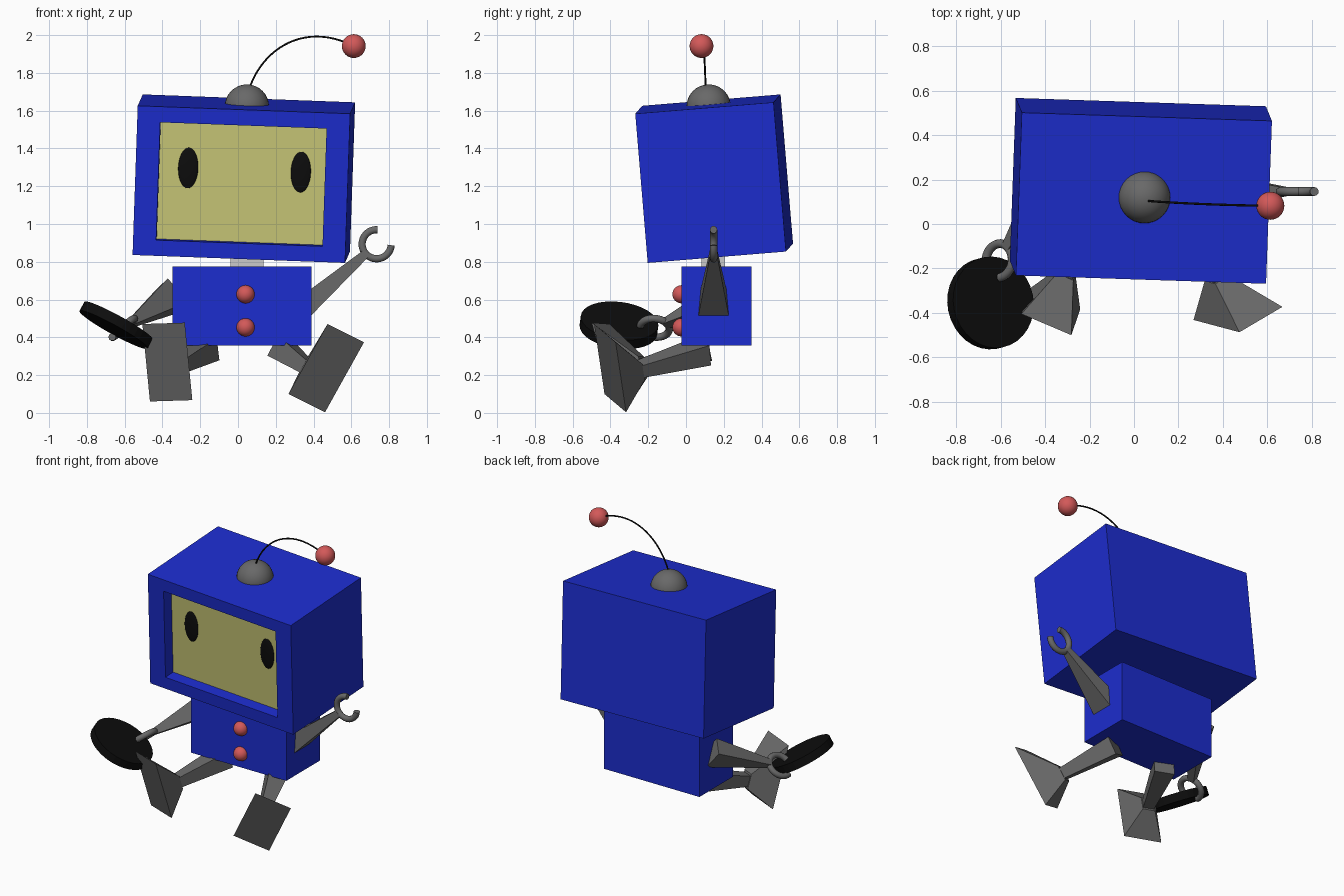
import bpy, bmesh
from math import radians, cos, sin, pi
from mathutils import Vector, Matrix, Euler

if "Cube" in bpy.data.objects:
    bpy.data.objects.remove(bpy.data.objects["Cube"])


def material(name, rgb):
    m = bpy.data.materials.new(name)
    m.diffuse_color = (*rgb, 1)
    m.use_nodes = True
    m.node_tree.nodes["Principled BSDF"].inputs["Base Color"].default_value = m.diffuse_color
    return m


BLUE = material("blue", (0.012, 0.026, 0.62))
CREAM = material("cream", (0.6, 0.59, 0.19))
RED = material("red", (0.65, 0.1, 0.1))
BLACK = material("black", (0.004, 0.004, 0.004))
STEEL = material("steel", (0.14, 0.14, 0.14))


def finish(bm, name, mat=None, matrix=None, smooth=False):
    bmesh.ops.recalc_face_normals(bm, faces=bm.faces[:])
    for f in bm.faces:
        f.smooth = smooth
    me = bpy.data.meshes.new(name)
    bm.to_mesh(me)
    bm.free()
    ob = bpy.data.objects.new(name, me)
    bpy.context.collection.objects.link(ob)
    if mat:
        me.materials.append(mat)
    if matrix:
        ob.matrix_world = matrix
    return ob


def box(name, lo, hi, mat=None):
    lo, hi = Vector(lo), Vector(hi)
    bm = bmesh.new()
    bmesh.ops.create_cube(bm, size=1)
    for v in bm.verts:
        v.co = (lo + hi) / 2 + v.co * (hi - lo)
    return finish(bm, name, mat)


def ball(name, center, radii, mat, frame=Matrix()):
    bm = bmesh.new()
    bmesh.ops.create_uvsphere(bm, u_segments=32, v_segments=16, radius=1)
    return finish(bm, name, mat, frame @ Matrix.Translation(center) @ Matrix.Diagonal((*radii, 1)), True)


def frustum(name, a, b, u, v, half_a, half_b, mat=STEEL):
    """Tapered four-sided block from centre a to centre b, cross axes u and v."""
    bm = bmesh.new()
    bmesh.ops.create_cube(bm, size=2)
    for p in bm.verts:
        c, h = (a, half_a) if p.co.z < 0 else (b, half_b)
        p.co = c + u * (h[0] * p.co.x) + v * (h[1] * p.co.y)
    return finish(bm, name, mat)


def tube(name, points, radius, mat):
    cu = bpy.data.curves.new(name, 'CURVE')
    cu.dimensions = '3D'
    cu.bevel_depth = radius
    cu.bevel_resolution = 3
    cu.use_fill_caps = True
    sp = cu.splines.new('POLY')
    sp.points.add(len(points) - 1)
    for p, co in zip(sp.points, points):
        p.co = (*co, 1)
    sp.use_smooth = True
    ob = bpy.data.objects.new(name, cu)
    bpy.context.collection.objects.link(ob)
    cu.materials.append(mat)
    bpy.ops.object.select_all(action='DESELECT')
    ob.select_set(True)
    bpy.context.view_layer.objects.active = ob
    bpy.ops.object.convert(target='MESH')
    bpy.ops.object.shade_smooth_by_angle(angle=radians(50))


# Head: tilted box with a recessed screen
W, D, H = 1.126, 0.735, 0.793
HEAD = Matrix.Translation((0.031, 0.149, 1.24)) @ Euler(
    (radians(4.7), radians(2.14), radians(-1.9))).to_matrix().to_4x4()
bm = bmesh.new()
bmesh.ops.create_cube(bm, size=1)
for v in bm.verts:
    v.co = Vector((v.co.x * W, v.co.y * D, v.co.z * H))
front = min(bm.faces, key=lambda f: f.calc_center_median().y)
for depth in (0, 0.08):
    bmesh.ops.inset_individual(bm, faces=[front], thickness=0.02)
    for v in front.verts:
        v.co = Vector((0.441 if v.co.x > 0 else -0.441, -D / 2 + depth,
                       0.313 if v.co.z > 0 else -0.313))
front.material_index = 1
head = finish(bm, "head", BLUE, HEAD)
head.data.materials.append(CREAM)

# Eyes
for side, x in (("left", -0.287), ("right", 0.31)):
    ball(side + "_eye", (x, -D / 2 + 0.08, 0.07), (0.053, 0.012, 0.108), BLACK, HEAD)

# Dome, antenna and tip
ball("dome", (0.047, 0.12, 1.622), (0.117, 0.117, 0.117), STEEL)
ctrl = [Vector(p) for p in ((0.05, 0.105, 1.68), (0.10, 0.1, 1.90), (0.33, 0.085, 2.085), (0.613, 0.082, 1.942))]
arc = []
for i in range(25):
    t = i / 24
    s = 1 - t
    arc.append(ctrl[0] * s**3 + ctrl[1] * 3 * s * s * t + ctrl[2] * 3 * s * t * t + ctrl[3] * t**3)
tube("antenna", arc, 0.005, BLACK)
ball("antenna_tip", (0.613, 0.082, 1.942), (0.063,) * 3, RED)

# Neck, body and buttons
box("neck", (-0.04, 0.081, 0.74), (0.135, 0.205, 0.9))
box("body", (-0.346, -0.024, 0.357), (0.388, 0.347, 0.776), BLUE)
for i, z in enumerate((0.628, 0.453)):
    ball(f"button_{i + 1}", (0.04, -0.024, z), (0.048,) * 3, RED)

# Arms with open claws: base, claw centre, width axis
for side, base, hand, wide in (
        ("right", (0.34, 0.146, 0.55), (0.734, 0.146, 0.893), (0, 1, 0)),
        ("left", (-0.352, 0.222, 0.618), (-0.607, -0.165, 0.45), (0.69, 0, -0.72))):
    base, hand, wide = Vector(base), Vector(hand), Vector(wide)
    d = (hand - base).normalized()
    wide = (wide - d * wide.dot(d)).normalized()
    p = wide.cross(d)
    frustum(side + "_arm", base, hand - d * 0.075, wide, p, (0.082, 0.058), (0.02, 0.022))
    ring = [hand + (d * cos(a) + p * sin(a)) * 0.077
            for a in (pi / 4 + 1.5 * pi * i / 30 for i in range(31))]
    tube(side + "_claw", ring, 0.02, STEEL)

# Disc held in the left claw
bm = bmesh.new()
bmesh.ops.create_cone(bm, cap_ends=True, segments=32, radius1=0.207, radius2=0.207, depth=0.055)
turn = Vector((0, 0, 1)).rotation_difference(Vector((0.48, 0.12, 0.87)))
finish(bm, "held_disc", BLACK, Matrix.Translation((-0.645, -0.355, 0.464)) @ turn.to_matrix().to_4x4())

# Legs and feet: hip, sole centre, sole width axis, sole length axis
for side, hip, sole, u, v in (
        ("right", (0.236, 0.10, 0.33), (0.4675, -0.402, 0.237), (0.195, 0.115, -0.097), (0.206, -0.055, 0.37)),
        ("left", (-0.165, 0.10, 0.335), (-0.374, -0.394, 0.269), (0.221, -0.094, 0.007), (-0.04, -0.116, 0.41))):
    hip, sole, u, v = Vector(hip), Vector(sole), Vector(u).normalized(), Vector(v).normalized()
    back = v.cross(u).normalized()
    ankle = sole + back * 0.17 - v * 0.07
    frustum(side + "_foot", sole, ankle, u, v, (0.122, 0.214), (0.04, 0.05))
    d = (ankle - hip).normalized()
    w = (u - d * u.dot(d)).normalized()
    frustum(side + "_leg", hip, ankle + d * 0.01, w, w.cross(d), (0.065, 0.06), (0.034, 0.036))
